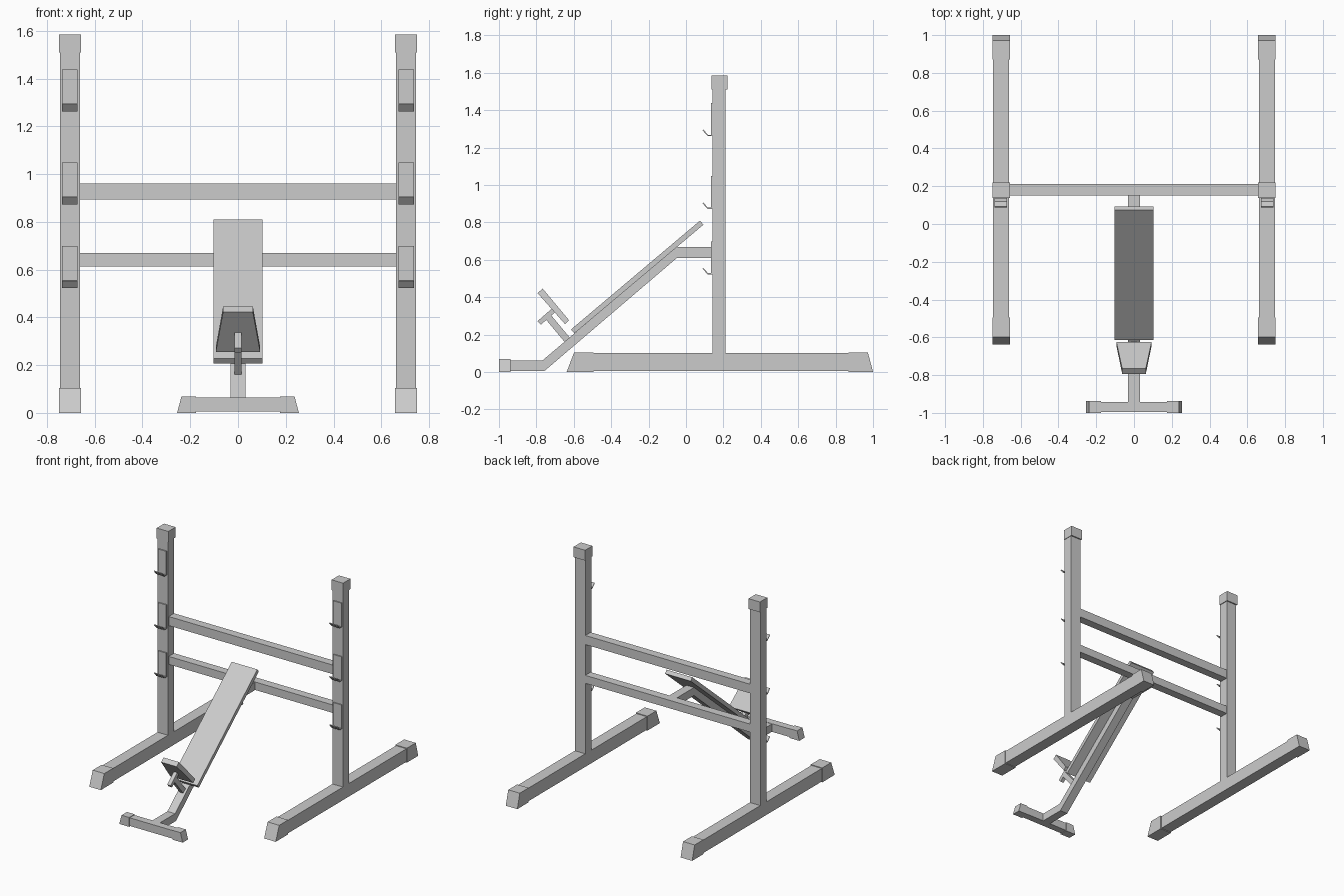
import bpy
import bmesh
from mathutils import Vector

old = bpy.data.objects.get("Cube")
if old:
    bpy.data.objects.remove(old)

grey = bpy.data.materials.new("grey")
grey.use_nodes = True
GREY = (0.6, 0.6, 0.6, 1)
grey.diffuse_color = GREY
grey.node_tree.nodes["Principled BSDF"].inputs["Base Color"].default_value = GREY


def extrude(name, profile, axis, lo, hi):
    """Extrude a closed profile: (y, z) points along x, or (x, z) points along y."""
    def place(a, b, d):
        return (d, a, b) if axis == "x" else (a, d, b)
    bm = bmesh.new()
    face = bm.faces.new([bm.verts.new(place(a, b, lo)) for a, b in profile])
    new = bmesh.ops.extrude_face_region(bm, geom=[face])["geom"]
    shift = Vector(place(0, 0, hi - lo))
    bmesh.ops.translate(bm, vec=shift, verts=[v for v in new if isinstance(v, bmesh.types.BMVert)])
    bmesh.ops.recalc_face_normals(bm, faces=bm.faces)
    mesh = bpy.data.meshes.new(name)
    bm.to_mesh(mesh)
    bm.free()
    mesh.materials.append(grey)
    obj = bpy.data.objects.new(name, mesh)
    bpy.context.collection.objects.link(obj)
    return obj


def box(name, x0, x1, y0, y1, z0, z1):
    return extrude(name, [(y0, z0), (y1, z0), (y1, z1), (y0, z1)], "x", x0, x1)


def bar(name, start, end, thick, half_width):
    """Slanted bar in the side plane, centred on x = 0."""
    a, b = Vector(start), Vector(end)
    d = (b - a).normalized() * thick / 2
    n = Vector((-d.y, d.x))
    return extrude(name, [a + n, b + n, b - n, a - n], "x", -half_width, half_width)


# Rack sides: floor beam, end caps, upright and bar hooks
for side, s in (("left", 1), ("right", -1)):
    def span(a, b):
        return sorted((s * a, s * b))
    beam, cap, hook = span(0.662, 0.746), span(0.657, 0.75), span(0.672, 0.738)
    box(side + "_floor_beam", *beam, -0.55, 0.92, 0.005, 0.1)
    extrude(side + "_front_cap", [(-0.638, 0), (-0.495, 0), (-0.495, 0.105), (-0.598, 0.105)], "x", *cap)
    extrude(side + "_back_cap", [(0.87, 0), (1, 0), (0.972, 0.105), (0.87, 0.105)], "x", *cap)
    box(side + "_upright", *beam, 0.141, 0.212, 0.09, 1.53)
    box(side + "_top_cap", *cap, 0.137, 0.221, 1.51, 1.585)
    for i, z in enumerate((0.522, 0.872, 1.262)):
        lip = [(0.141, 0), (0.115, 0), (0.088, 0.03), (0.092, 0.034),
               (0.118, 0.006), (0.133, 0.006), (0.133, 0.176), (0.141, 0.176)]
        extrude(f"{side}_bar_hook_{i + 1}", [(y, z + h) for y, h in lip], "x", *hook)

# Cross bars between the uprights
box("upper_cross_bar", -0.67, 0.67, 0.15, 0.211, 0.894, 0.96)
box("lower_cross_bar", -0.67, 0.67, 0.15, 0.211, 0.612, 0.67)

# Bench frame, bent from the front foot up to the lower cross bar
extrude("bench_frame", [(-0.95, 0.005), (-0.757, 0.005), (-0.048, 0.61), (0.16, 0.61),
                        (0.16, 0.668), (-0.05, 0.668), (-0.767, 0.062), (-0.95, 0.062)],
        "x", -0.031, 0.031)

# Front foot with sloped end caps
box("front_foot", -0.2, 0.2, -0.995, -0.942, 0.005, 0.064)
for side, s in (("left", 1), ("right", -1)):
    extrude(side + "_foot_cap", [(s * 0.175, 0), (s * 0.255, 0), (s * 0.237, 0.068), (s * 0.175, 0.068)],
            "y", -1, -0.938)

# Back pad
extrude("back_pad", [(-0.615, 0.227), (-0.597, 0.206), (0.093, 0.787), (0.075, 0.809)],
        "x", -0.103, 0.103)

# Seat pad, narrower towards its front end
seat = extrude("seat_pad", [(-0.794, 0.422), (-0.766, 0.445), (-0.625, 0.276), (-0.646, 0.255)],
               "x", -0.093, 0.093)
for v in seat.data.vertices:
    if v.co.z > 0.35:
        v.co.x *= 0.67

# Seat support
bar("seat_post", (-0.785, 0.262), (-0.705, 0.332), 0.026, 0.014)
bar("seat_stem", (-0.742, 0.3), (-0.63, 0.166), 0.036, 0.014)
